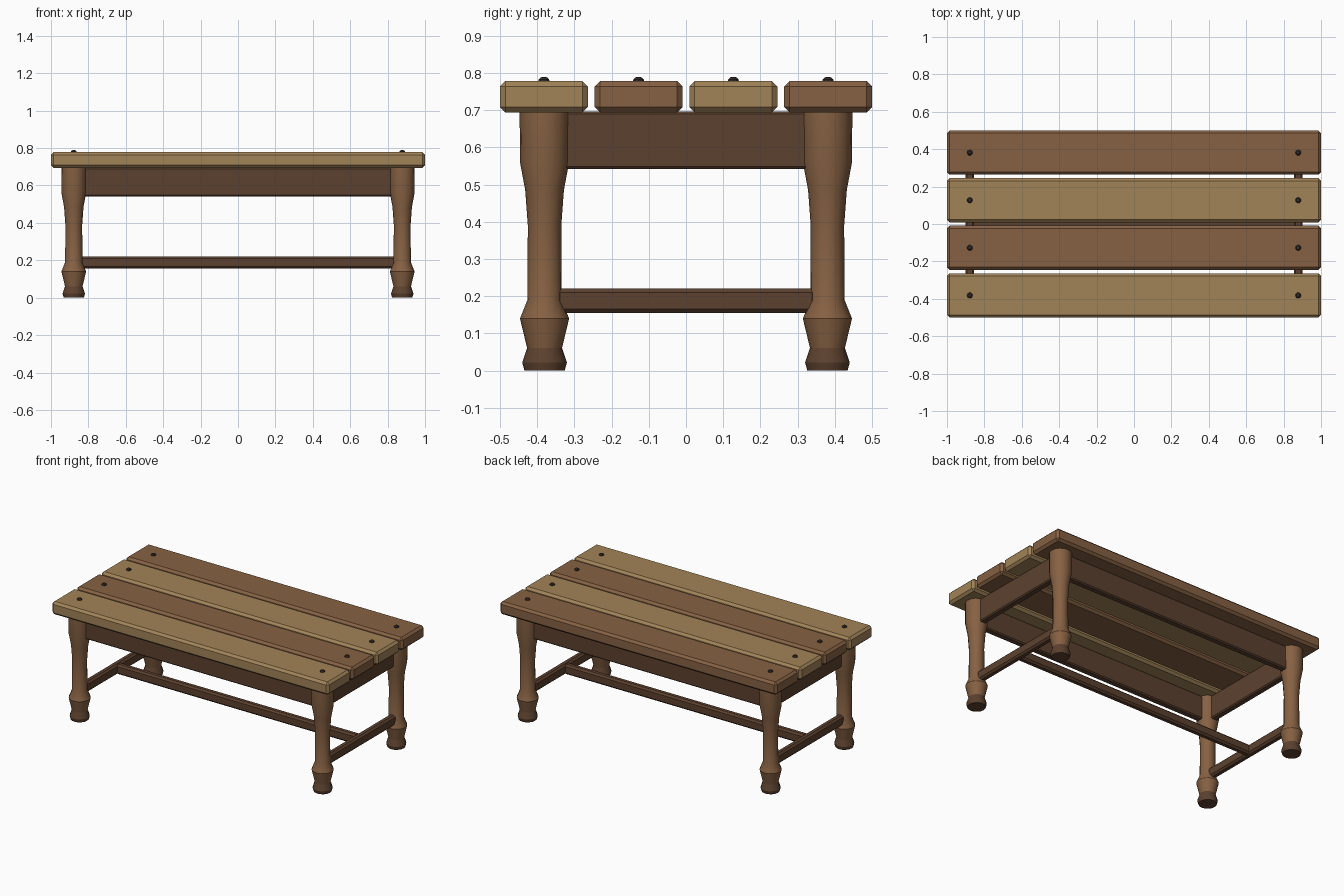
import bpy, bmesh, math

if "Cube" in bpy.data.objects:
    bpy.data.objects.remove(bpy.data.objects["Cube"])


def material(name, rgb):
    m = bpy.data.materials.new(name)
    m.diffuse_color = (*rgb, 1)
    m.use_nodes = True
    m.node_tree.nodes["Principled BSDF"].inputs["Base Color"].default_value = m.diffuse_color
    return m


LIGHT = material("light_wood", (0.36, 0.23, 0.098))
BROWN = material("brown_wood", (0.24, 0.12, 0.056))
DARK = material("dark_wood", (0.108, 0.053, 0.028))
IRON = material("dark_iron", (0.035, 0.025, 0.02))


def add_object(name, bm, mat):
    mesh = bpy.data.meshes.new(name)
    bm.to_mesh(mesh)
    bm.free()
    mesh.materials.append(mat)
    ob = bpy.data.objects.new(name, mesh)
    bpy.context.collection.objects.link(ob)
    return ob


def beam(name, center, size, bevel, mat):
    """Box with chamfered edges."""
    bm = bmesh.new()
    bmesh.ops.create_cube(bm, size=1)
    for v in bm.verts:
        v.co = [c + s * k for c, s, k in zip(center, size, v.co)]
    bmesh.ops.bevel(bm, geom=bm.edges[:], offset=bevel, segments=1, affect='EDGES')
    return add_object(name, bm, mat)


def turned(name, x, y, profile, sides, mat):
    """Closed turned solid from (radius, height) pairs, listed bottom to top."""
    bm = bmesh.new()
    rings = []
    for r, z in profile:
        rings.append([bm.verts.new((x + r * math.cos(2 * math.pi * i / sides),
                                    y + r * math.sin(2 * math.pi * i / sides), z))
                      for i in range(sides)])
    for a, b in zip(rings, rings[1:]):
        for i in range(sides):
            j = (i + 1) % sides
            bm.faces.new((a[i], a[j], b[j], b[i]))
    bm.faces.new(rings[0][::-1])
    bm.faces.new(rings[-1])
    ob = add_object(name, bm, mat)
    bpy.ops.object.select_all(action='DESELECT')
    ob.select_set(True)
    bpy.context.view_layer.objects.active = ob
    bpy.ops.object.shade_smooth_by_angle(angle=math.radians(30))
    return ob


LEG_X, LEG_Y = 0.878, 0.38
LEG = [(0.054, 0), (0.06, 0.022), (0.047, 0.061), (0.066, 0.14), (0.046, 0.19),
       (0.045, 0.39), (0.052, 0.485), (0.066, 0.56), (0.067, 0.70)]
BOLT = [(0.016, 0.774), (0.015, 0.782), (0.009, 0.788), (0.003, 0.789)]

# Top planks in alternating wood, with a bolt at each end
for i in range(4):
    y = -0.3818 + i * 0.2545
    beam(f"plank_{i + 1}", (0, y, 0.736), (2, 0.2365, 0.084), 0.0145,
         BROWN if i % 2 else LIGHT)
    for sx in (-1, 1):
        turned(f"bolt_{i + 1}_{'right' if sx > 0 else 'left'}", sx * LEG_X, y, BOLT, 10, IRON)

# Turned legs with dark feet
for sx, side in ((-1, "left"), (1, "right")):
    for sy, end in ((-1, "front"), (1, "back")):
        leg = turned(f"leg_{end}_{side}", sx * LEG_X, sy * LEG_Y, LEG, 16, BROWN)
        leg.data.materials.append(DARK)
        for p in leg.data.polygons:
            p.material_index = int(p.center.z < 0.06)

# Aprons under the planks
for s, side, end in ((-1, "left", "front"), (1, "right", "back")):
    beam(f"apron_{end}", (0, s * LEG_Y, 0.619), (1.68, 0.044, 0.154), 0.007, DARK)
    beam(f"apron_{side}", (s * LEG_X, 0, 0.619), (0.044, 0.68, 0.154), 0.007, DARK)
    # End stretchers between the legs
    beam(f"stretcher_{side}", (s * LEG_X, 0, 0.188), (0.044, 0.70, 0.066), 0.011, DARK)

# Long centre stretcher
beam("stretcher_centre", (0, 0, 0.188), (1.74, 0.044, 0.064), 0.011, DARK)
